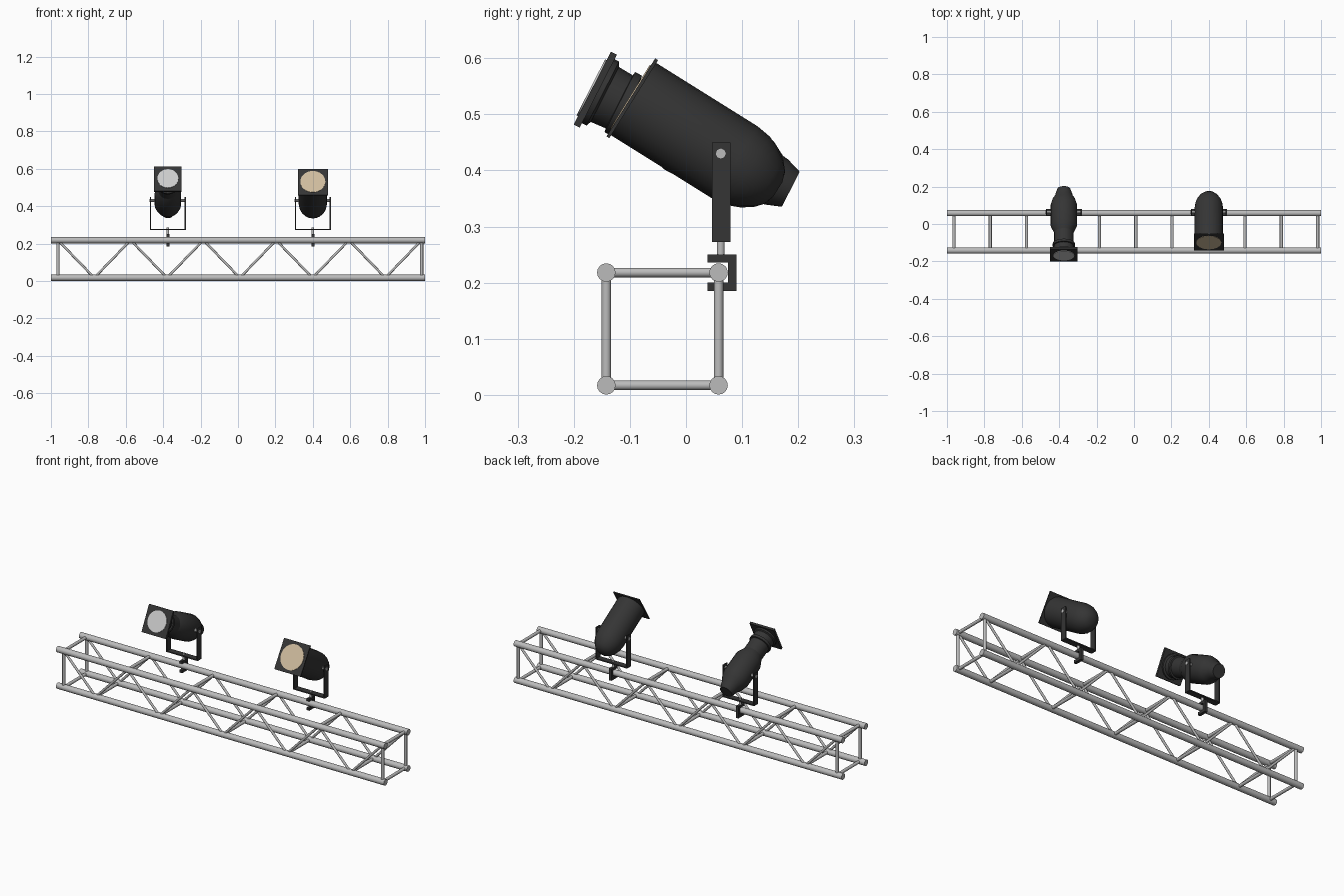
import bpy, bmesh, math
from mathutils import Vector, Matrix

if "Cube" in bpy.data.objects:
    bpy.data.objects.remove(bpy.data.objects["Cube"], do_unlink=True)


def material(name, rgb):
    m = bpy.data.materials.new(name)
    m.use_nodes = True
    m.diffuse_color = (*rgb, 1)
    m.node_tree.nodes["Principled BSDF"].inputs["Base Color"].default_value = (*rgb, 1)
    return m


METAL = material("brushed aluminium", (0.50, 0.50, 0.50))
BLACK = material("black paint", (0.035, 0.035, 0.035))
GLASS = material("clear lens", (0.60, 0.60, 0.60))
AMBER = material("warm lens", (0.62, 0.50, 0.34))


def finish(name, bm, mat, matrix=None, smooth=None):
    bmesh.ops.recalc_face_normals(bm, faces=bm.faces)
    mesh = bpy.data.meshes.new(name)
    bm.to_mesh(mesh)
    bm.free()
    mesh.materials.append(mat)
    ob = bpy.data.objects.new(name, mesh)
    bpy.context.collection.objects.link(ob)
    if matrix:
        ob.matrix_world = matrix
    if smooth:
        bpy.ops.object.select_all(action="DESELECT")
        ob.select_set(True)
        bpy.context.view_layer.objects.active = ob
        bpy.ops.object.shade_smooth_by_angle(angle=math.radians(smooth))
    return ob


def tube(name, a, b, radius, mat=METAL, sides=12):
    a, b = Vector(a), Vector(b)
    bm = bmesh.new()
    turn = (b - a).to_track_quat("Z", "Y").to_matrix().to_4x4()
    bmesh.ops.create_cone(bm, cap_ends=True, segments=sides, radius1=radius, radius2=radius,
                          depth=(b - a).length, matrix=Matrix.Translation((a + b) / 2) @ turn)
    return finish(name, bm, mat, smooth=40)


def prism(name, outline, x, thick, mat=BLACK):
    """Extrude a (y, z) outline along x."""
    bm = bmesh.new()
    face = bm.faces.new([bm.verts.new((x - thick / 2, y, z)) for y, z in outline])
    new = bmesh.ops.extrude_face_region(bm, geom=[face])["geom"]
    bmesh.ops.translate(bm, vec=(thick, 0, 0), verts=[v for v in new if isinstance(v, bmesh.types.BMVert)])
    return finish(name, bm, mat)


def box(name, centre, size, mat=BLACK, matrix=None):
    bm = bmesh.new()
    bmesh.ops.create_cube(bm, size=1, matrix=Matrix.Translation(centre) @ Matrix.Diagonal((*size, 1)))
    return finish(name, bm, mat, matrix)


def lathe(name, profile, mat, matrix, sides=20):
    """Spin (distance, radius) pairs round the local y axis and cap both ends."""
    bm = bmesh.new()
    rings = []
    for s, r in profile:
        angles = [2 * math.pi * i / sides for i in range(sides)]
        rings.append([bm.verts.new((r * math.cos(t), s, r * math.sin(t))) for t in angles])
    for lo, hi in zip(rings, rings[1:]):
        for i in range(sides):
            j = (i + 1) % sides
            bm.faces.new((lo[i], lo[j], hi[j], hi[i]))
    bm.faces.new(rings[0])
    bm.faces.new(rings[-1])
    return finish(name, bm, mat, matrix, smooth=25)


# Truss: four chords with zigzag lacing on the front and back
Y_FRONT, Y_BACK, Z_LOW, Z_HIGH = -0.142, 0.058, 0.017, 0.218
for y, side in ((Y_FRONT, "front"), (Y_BACK, "back")):
    for z, level in ((Z_LOW, "lower"), (Z_HIGH, "upper")):
        tube(f"{side}_{level}_chord", (-1, y, z), (1, y, z), 0.0165, sides=16)

nodes = [(-0.963 + 0.1945 * i, Z_LOW if i % 2 else Z_HIGH) for i in range(11)]
for y, side in ((Y_FRONT, "front"), (Y_BACK, "back")):
    for (x0, z0), (x1, z1) in zip(nodes, nodes[1:]):
        tube(f"{side}_diagonal", (x0, y, z0), (x1, y, z1), 0.0065)
    for x in (nodes[0][0], nodes[-1][0]):
        tube(f"{side}_end_post", (x, y, Z_LOW), (x, y, Z_HIGH), 0.0085)
for x, z in nodes + [(nodes[0][0], Z_LOW), (nodes[-1][0], Z_LOW)]:
    tube("cross_bar", (x, Y_FRONT, z), (x, Y_BACK, z), 0.0085)

PIVOT_Y, PIVOT_Z = 0.062, 0.43


def hanger(x, label):
    """Yoke, pivot bolts, stem and hook clamp."""
    for s in (-1, 1):
        box(f"{label}_yoke_arm", (x + s * 0.093, PIVOT_Y + 0.001, 0.361), (0.006, 0.033, 0.178))
        tube(f"{label}_pivot_bolt", (x + s * 0.06, PIVOT_Y, PIVOT_Z), (x + s * 0.098, PIVOT_Y, PIVOT_Z), 0.009, sides=8)
    box(f"{label}_yoke_base", (x, PIVOT_Y + 0.001, 0.275), (0.186, 0.033, 0.006))
    tube(f"{label}_stem", (x, PIVOT_Y, 0.24), (x, PIVOT_Y, 0.285), 0.007)
    prism(f"{label}_clamp", [(0.038, 0.25), (0.09, 0.25), (0.09, 0.185), (0.038, 0.185), (0.038, 0.2),
                             (0.075, 0.2), (0.075, 0.236), (0.038, 0.236)], x, 0.016)


def head_matrix(x, tilt):
    return Matrix.Translation((x, PIVOT_Y, PIVOT_Z)) @ Matrix.Rotation(math.radians(-tilt), 4, "X")


# Wash lamp: round can with a domed back
x = 0.4
hanger(x, "wash")
m = head_matrix(x, 32)
lathe("wash_can", [(-0.184, 0.076), (0.03, 0.076), (0.058, 0.072), (0.08, 0.063),
                   (0.1, 0.05), (0.114, 0.034), (0.12, 0.015)], BLACK, m)
box("wash_colour_frame", (0, -0.186, 0), (0.16, 0.006, 0.164), BLACK, m)
lathe("wash_lens", [(-0.191, 0.067), (-0.188, 0.067)], AMBER, m, 32)

# Profile lamp: narrow lens barrel, wide body and stepped rear cap
x = -0.375
hanger(x, "profile")
m = head_matrix(x, 27)
lathe("profile_barrel", [(-0.245, 0.064), (-0.236, 0.064), (-0.232, 0.055), (-0.203, 0.053), (-0.202, 0.06),
                         (-0.188, 0.06), (-0.187, 0.052), (-0.1, 0.052)], BLACK, m)
lathe("profile_body", [(-0.125, 0.05), (-0.078, 0.071), (0.045, 0.071), (0.075, 0.062), (0.1, 0.047),
                       (0.112, 0.045), (0.14, 0.035)], BLACK, m)
box("profile_colour_frame", (0, -0.251, 0), (0.148, 0.012, 0.146), BLACK, m)
lathe("profile_lens", [(-0.26, 0.056), (-0.256, 0.056)], GLASS, m, 32)
